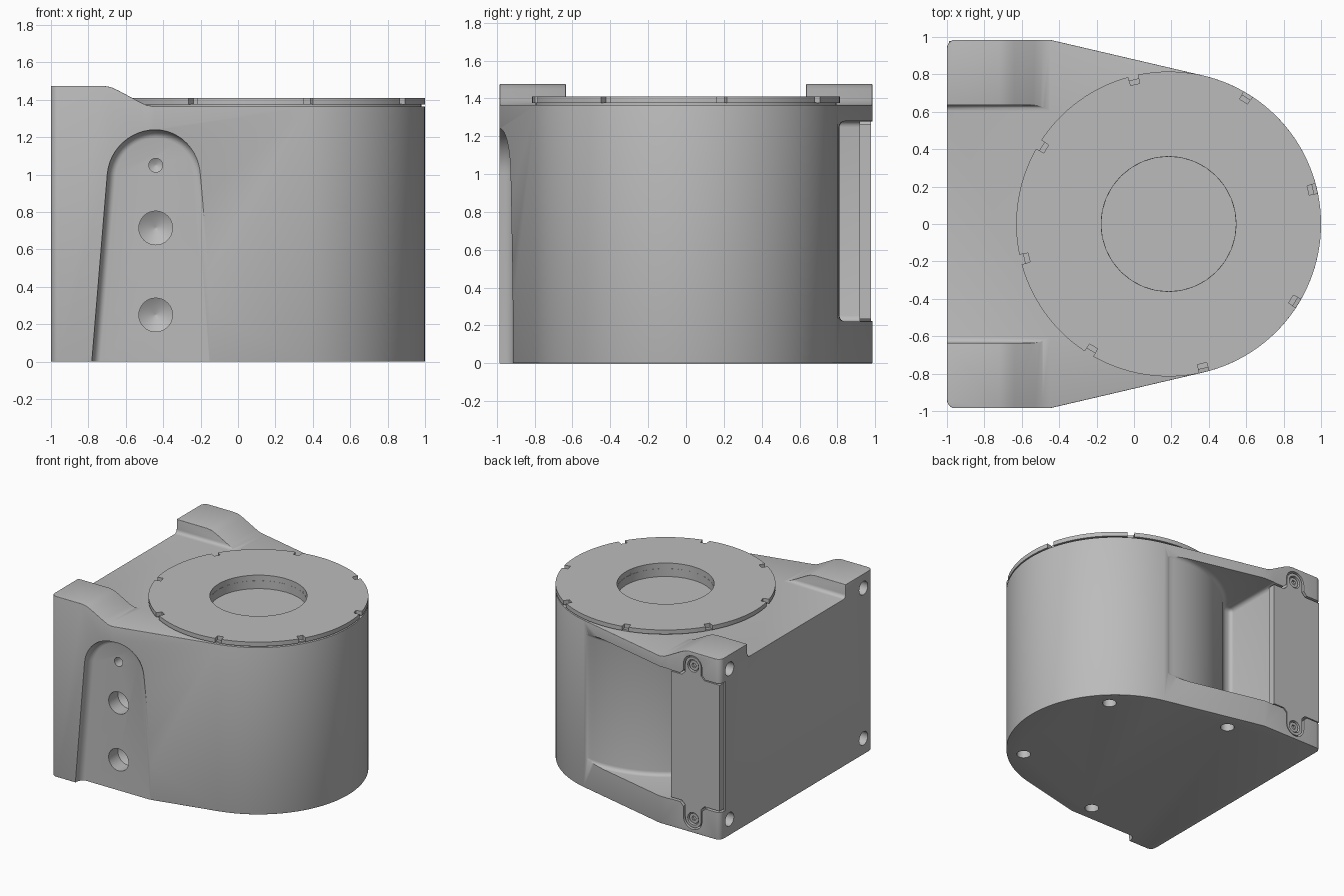
import bpy, bmesh
from math import sin, cos, pi, radians, hypot, atan2, acos
from mathutils import Matrix

old = bpy.data.objects.get("Cube")
if old:
    bpy.data.objects.remove(old)

grey = bpy.data.materials.new("cast grey")
grey.use_nodes = True
COLOUR = (0.5, 0.5, 0.5, 1)
grey.diffuse_color = COLOUR
grey.node_tree.nodes["Principled BSDF"].inputs["Base Color"].default_value = COLOUR

CX, R = 0.185, 0.815          # axis and radius of the round housing
HALF, BEND = 0.985, -0.45     # half width of the mounting block and where it tapers


def finish(bm, name):
    bmesh.ops.recalc_face_normals(bm, faces=bm.faces)
    mesh = bpy.data.meshes.new(name)
    bm.to_mesh(mesh)
    bm.free()
    mesh.materials.append(grey)
    ob = bpy.data.objects.new(name, mesh)
    bpy.context.collection.objects.link(ob)
    return ob


def loft(name, rings, bevel=0):
    """Skin a stack of equal-length rings of 3D points and cap both ends."""
    bm = bmesh.new()
    rows = [[bm.verts.new(p) for p in ring] for ring in rings]
    n = len(rows[0])
    for a, b in zip(rows, rows[1:]):
        for i in range(n):
            j = (i + 1) % n
            bm.faces.new((a[i], a[j], b[j], b[i]))
    bm.faces.new(rows[0])
    bm.faces.new(rows[-1])
    bmesh.ops.recalc_face_normals(bm, faces=bm.faces)
    if bevel:
        sharp = [e for e in bm.edges if e.calc_face_angle(0) > radians(40)]
        bmesh.ops.bevel(bm, geom=sharp, offset=bevel, segments=4, profile=0.5,
                        affect='EDGES', clamp_overlap=True)
    return finish(bm, name)


def prism(name, pts, axis, lo, hi, bevel=0):
    place = {'x': lambda a, b, h: (h, a, b),
             'y': lambda a, b, h: (a, h, b),
             'z': lambda a, b, h: (a, b, h)}[axis]
    return loft(name, [[place(a, b, h) for a, b in pts] for h in (lo, hi)], bevel)


def drill(name, centre, axis, r, depth, tip=0):
    """Round hole cutter going along axis from centre, with a conical tip."""
    bm = bmesh.new()
    rows = [(r, -0.3), (r, depth), (0.002, depth + tip)]
    rings = [[bm.verts.new((q * cos(k * pi / 16), q * sin(k * pi / 16), h)) for k in range(32)]
             for q, h in rows]
    for a, b in zip(rings, rings[1:]):
        for i in range(32):
            bm.faces.new((a[i], a[(i + 1) % 32], b[(i + 1) % 32], b[i]))
    bm.faces.new(rings[0])
    bm.faces.new(rings[-1])
    turn = {'+z': Matrix(), '-z': Matrix.Rotation(pi, 4, 'X'),
            '+x': Matrix.Rotation(pi / 2, 4, 'Y'),
            '+y': Matrix.Rotation(-pi / 2, 4, 'X'), '-y': Matrix.Rotation(pi / 2, 4, 'X')}[axis]
    bmesh.ops.transform(bm, matrix=Matrix.Translation(centre) @ turn, verts=bm.verts)
    return finish(bm, name)


def apply_mods(ob):
    dg = bpy.context.evaluated_depsgraph_get()
    mesh = bpy.data.meshes.new_from_object(ob.evaluated_get(dg))
    ob.modifiers.clear()
    ob.data = mesh


def cut(ob, cutter):
    mod = ob.modifiers.new("cut", 'BOOLEAN')
    mod.operation, mod.solver, mod.object = 'DIFFERENCE', 'EXACT', cutter
    apply_mods(ob)
    bpy.data.objects.remove(cutter)


def arc(cx, cy, r, a0, a1, n):
    return [(cx + r * cos(radians(a0 + (a1 - a0) * i / n)),
             cy + r * sin(radians(a0 + (a1 - a0) * i / n))) for i in range(n + 1)]


# Housing: square mounting block tapering tangentially into a drum
dx = BEND - CX
tangent = (atan2(HALF, dx) - acos(R / hypot(dx, HALF))) * 180 / pi
c = 0.045
plan = ([(BEND, -HALF)] + arc(CX, 0, R, -tangent, tangent, 64) + [(BEND, HALF)]
        + arc(-1 + c, HALF - c, c, 90, 180, 6) + arc(-1 + c, -HALF + c, c, 180, 270, 6))
body = prism("housing", plan, 'z', 0, 1.475)

# Lower the deck, leaving two ramped corner pads
ramp = [(-0.72, 1.7), (-0.72, 1.475), (-0.68, 1.468), (-0.64, 1.45), (-0.53, 1.391),
        (-0.49, 1.372), (-0.45, 1.365), (1.2, 1.365), (1.2, 1.7)]
cut(body, prism("ramp_cutter", ramp, 'y', -1.3, 1.3))
f = 0.03
deck = ([(0.635, 1.7)] + arc(0.635 - f, 1.365 + f, f, 0, -90, 5)
        + arc(-0.635 + f, 1.365 + f, f, -90, -180, 5) + [(-0.635, 1.7)])
cut(body, prism("deck_cutter", deck, 'x', -1.3, -0.3))
soft = body.modifiers.new("soft edges", 'BEVEL')
soft.width, soft.segments = 0.012, 3
soft.limit_method, soft.angle_limit = 'ANGLE', radians(50)
apply_mods(body)

# Arched front recess with a filleted floor, open at the bottom
rings = []
for k in range(7):
    t = k / 6 * pi / 2
    off, y = 0.045 * sin(t), -0.915 - 0.07 * (1 - cos(t))
    arch = arc(-0.44, 0.98, 0.215 + off, 5, 175, 24)
    rings.append([(x, y, z) for x, z in [(-0.11 + off, -0.1)] + arch + [(-0.745 - off, -0.1)]])
rings.append([(x, -1.3, z) for x, _, z in rings[-1]])
cut(body, loft("front_recess_cutter", rings))
for z, r in ((1.05, 0.037), (0.715, 0.09), (0.25, 0.09)):
    cut(body, drill("port_cutter", (-0.44, -0.915, z), '+y', r, 0.12, r * 0.6))

# Rear window exposing the drum between two shelves
window = ([(0.6, 1.3)] + arc(CX, 0, 0.811, 78, 146, 30) + [(-0.57, 0.45), (-0.57, 1.3)])
cut(body, prism("window_cutter", window, 'z', 0.22, 1.28, 0.04))

# Mounting holes in the flat end and in the underside
for s in (-1, 1):
    for z in (0.13, 1.36):
        cut(body, drill("end_hole_cutter", (-1, s * 0.865, z), '+x', 0.055, 0.25, 0.02))
    for x, y in ((0.66, 0.5), (-0.25, 0.79)):
        cut(body, drill("base_hole_cutter", (x, s * y, 0), '+z', 0.052, 0.15, 0.02))
cut(body, drill("bore_cutter", (CX, 0, 1.365), '-z', 0.36, 0.065))


# Rear cover plate with a rounded screw tab at each end, let into the housing
def cover(g, left):
    r, z0, z1, x1 = 0.072 + g, 0.235 - g, 1.265 + g, -0.55 + g
    return ([(left, z0)] + [(-0.75 - r - 0.03, z0), (-0.75 - r, z0 - 0.03)]
            + arc(-0.75, 0.11, r, 180, 360, 14) + [(-0.75 + r, z0 - 0.03), (-0.75 + r + 0.03, z0)]
            + [(x1, z0), (x1, z1), (-0.75 + r + 0.03, z1), (-0.75 + r, z1 + 0.03)]
            + arc(-0.75, 1.36, r, 0, 180, 14) + [(-0.75 - r, z1 + 0.03), (-0.75 - r - 0.03, z1)]
            + [(left, z1)])


cut(body, prism("cover_recess_cutter", cover(0.012, -1.1), 'y', 0.92, 1.3))
plate = prism("rear_cover", cover(0, -0.99), 'y', 0.918, 0.978)
screws = []
for z in (0.11, 1.36):
    cut(plate, drill("screw_hole_cutter", (-0.75, 0.978, z), '-y', 0.05, 0.035))
    head = prism("cover_screw", arc(-0.75, z, 0.04, 0, 345, 23), 'y', 0.925, 0.968)
    cut(head, prism("socket_cutter", arc(-0.75, z, 0.02, 0, 300, 5), 'y', 0.95, 1.1))
    screws.append(head)


# Collar and notched cap disc around the bore
def washer(name, z0, z1, outline, inner):
    bm = bmesh.new()
    loops = [[bm.verts.new((CX + (inner or r) * cos(a), (inner or r) * sin(a), z))
              for a, r in outline] for inner, z in ((inner, z0), (0, z0), (0, z1), (inner, z1))]
    n = len(outline)
    for a, b in zip(loops, loops[1:] + loops[:1]):
        for i in range(n):
            bm.faces.new((a[i], a[(i + 1) % n], b[(i + 1) % n], b[i]))
    return finish(bm, name)


collar = washer("collar", 1.3, 1.377, [(k * pi / 48, 0.795) for k in range(96)], 0.36)
rim = []
for k in range(8):
    a, w = radians(13.5 + 45 * k), 0.033
    rim += [(a - w, R), (a - w + 0.001, 0.768), (a + w - 0.001, 0.768)]
    rim += [(a + w + (pi / 4 - 2 * w) * i / 14, R) for i in range(14)]
disc = washer("cap_disc", 1.375, 1.41, rim, 0.36)

# Smooth shading with crisp edges
bpy.ops.object.select_all(action='DESELECT')
for ob in [body, plate, collar, disc] + screws:
    ob.select_set(True)
bpy.context.view_layer.objects.active = body
bpy.ops.object.shade_smooth_by_angle(angle=radians(35))
